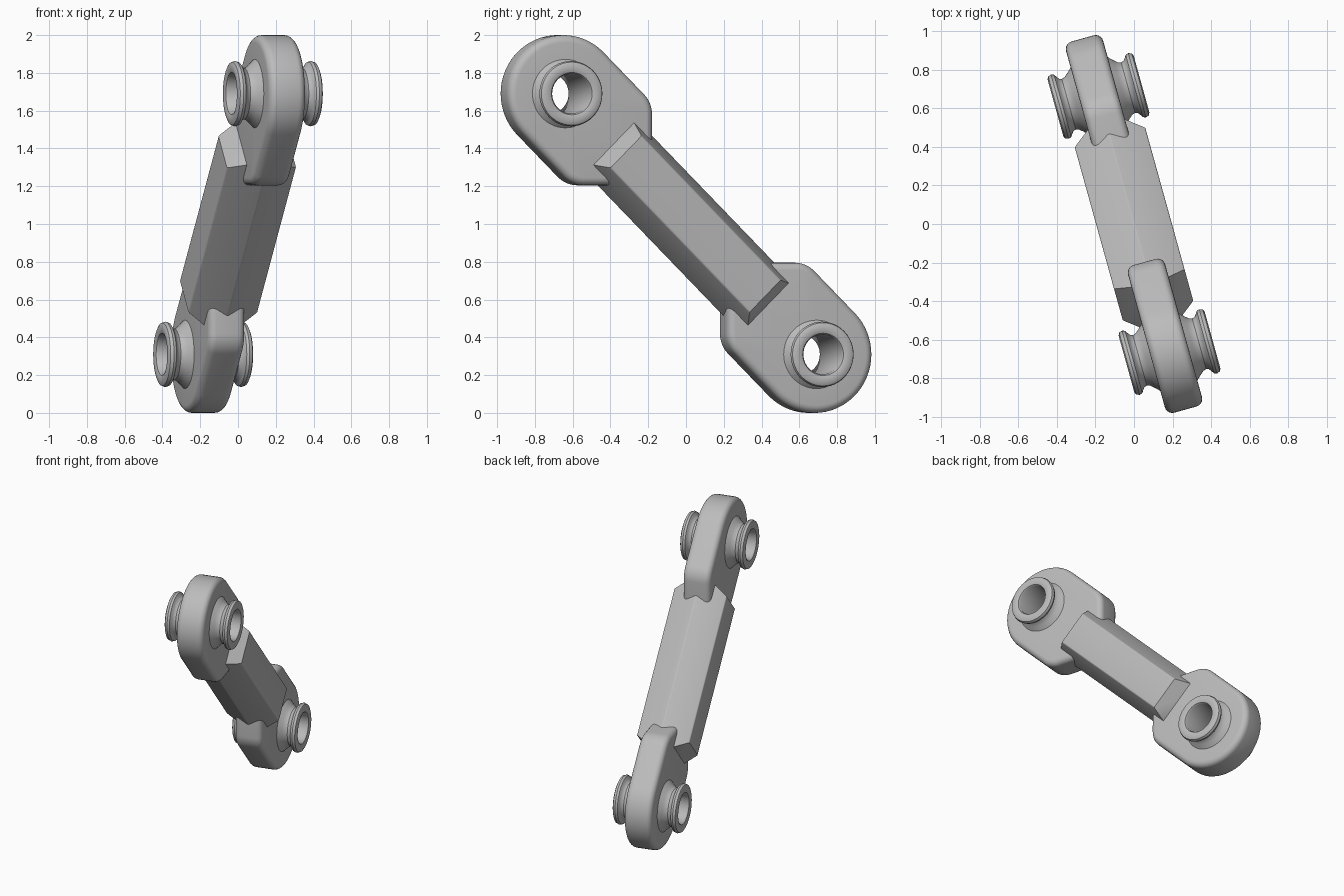
import bpy, bmesh
from math import sin, cos, pi, radians
from mathutils import Matrix, Vector

if "Cube" in bpy.data.objects:
    bpy.data.objects.remove(bpy.data.objects["Cube"])

steel = bpy.data.materials.new("grey_metal")
steel.use_nodes = True
grey = (0.5, 0.5, 0.5, 1)
steel.diffuse_color = grey
steel.node_tree.nodes["Principled BSDF"].inputs["Base Color"].default_value = grey

# Link frame: x = pin axis, y = along the link, z = across it
LINK = (Matrix.Translation((0, 0, 1)) @ Matrix.Rotation(radians(15.5), 4, 'Z')
        @ Matrix.Rotation(radians(-45), 4, 'X'))
PIN_Y = 0.976
HALF_T = 0.1
EDGE = 0.04


def finish(name, bm, matrix, angle=35):
    bmesh.ops.recalc_face_normals(bm, faces=bm.faces)
    mesh = bpy.data.meshes.new(name)
    bm.to_mesh(mesh)
    bm.free()
    obj = bpy.data.objects.new(name, mesh)
    bpy.context.collection.objects.link(obj)
    obj.matrix_world = matrix
    mesh.materials.append(steel)
    bpy.ops.object.select_all(action='DESELECT')
    obj.select_set(True)
    bpy.context.view_layer.objects.active = obj
    bpy.ops.object.shade_smooth_by_angle(angle=radians(angle))
    return obj


def bridge(bm, loops):
    """Skin closed loops of equal length, last back to first."""
    rings = [[bm.verts.new(p) for p in loop] for loop in loops]
    for a, b in zip(rings, rings[1:] + rings[:1]):
        for i in range(len(a)):
            j = (i + 1) % len(a)
            bm.faces.new((a[i], a[j], b[j], b[i]))


# Eye outline as arcs: centre y, centre z, radius, start and end angle
ARCS = [(0, 0, 0.31, 90, 270, 32), (0.314, -0.16, 0.15, 270, 315, 8),
        (0.615, 0, 0.05, 315, 405, 6), (0.314, 0.16, 0.15, 45, 90, 8)]


def outline(x, inset):
    pts = []
    for cy, cz, r, a0, a1, n in ARCS:
        for i in range(n + 1):
            a = radians(a0 + (a1 - a0) * i / n)
            pts.append(Vector((x, cy + (r - inset) * cos(a), cz + (r - inset) * sin(a))))
    return pts


def hole(x, r):
    return [Vector((x, *(Vector((p.y, p.z)).normalized() * r))) for p in outline(x, 0)]


def make_eye(name, matrix):
    loops = [hole(-HALF_T, 0.13)]
    quarter = [radians(90 * i / 5) for i in range(6)]
    for side, angles in ((-1, quarter), (1, quarter[::-1])):
        for a in angles:
            loops.append(outline(side * (HALF_T - EDGE * (1 - cos(a))), EDGE * (1 - sin(a))))
    loops.append(hole(HALF_T, 0.13))
    bm = bmesh.new()
    bridge(bm, loops)
    finish(name, bm, matrix)


# Bushing half profile: (x, radius) from the bore, over the lip, to the flared foot
PROFILE = [(0.216, 0.105), (0.227, 0.112), (0.232, 0.125), (0.232, 0.153),
           (0.225, 0.167), (0.208, 0.173), (0.193, 0.168), (0.184, 0.154),
           (0.174, 0.141), (0.16, 0.136), (0.144, 0.141), (0.126, 0.156), (0.094, 0.187)]


def make_bushing(name, matrix, sides=48):
    profile = PROFILE + [(-x, r) for x, r in reversed(PROFILE)]
    bm = bmesh.new()
    bridge(bm, [[(x, r * cos(2 * pi * i / sides), r * sin(2 * pi * i / sides))
                 for i in range(sides)] for x, r in profile])
    finish(name, bm, matrix)


# Hexagonal bar with ramped ends
bm = bmesh.new()
for end in (-1, 1):
    for s in (-1, 1):
        bm.verts.new((0, end * 0.667, s * 0.2))
        for side in (-1, 1):
            bm.verts.new((side * 0.19, end * 0.54, s * 0.12))
bmesh.ops.convex_hull(bm, input=bm.verts)
bmesh.ops.dissolve_limit(bm, angle_limit=0.01, verts=bm.verts, edges=bm.edges)
long_edges = [e for e in bm.edges if abs(e.verts[0].co.y - e.verts[1].co.y) > 1]
bmesh.ops.bevel(bm, geom=long_edges, offset=0.008, segments=3, profile=0.5, affect='EDGES')
finish("link_bar", bm, LINK)

# Eyes and bushings at both ends
for label, turn in (("upper", 0), ("lower", pi)):
    place = LINK @ Matrix.Rotation(turn, 4, 'X') @ Matrix.Translation((0, -PIN_Y, 0))
    make_eye(label + "_eye", place)
    make_bushing(label + "_bushing", place)
